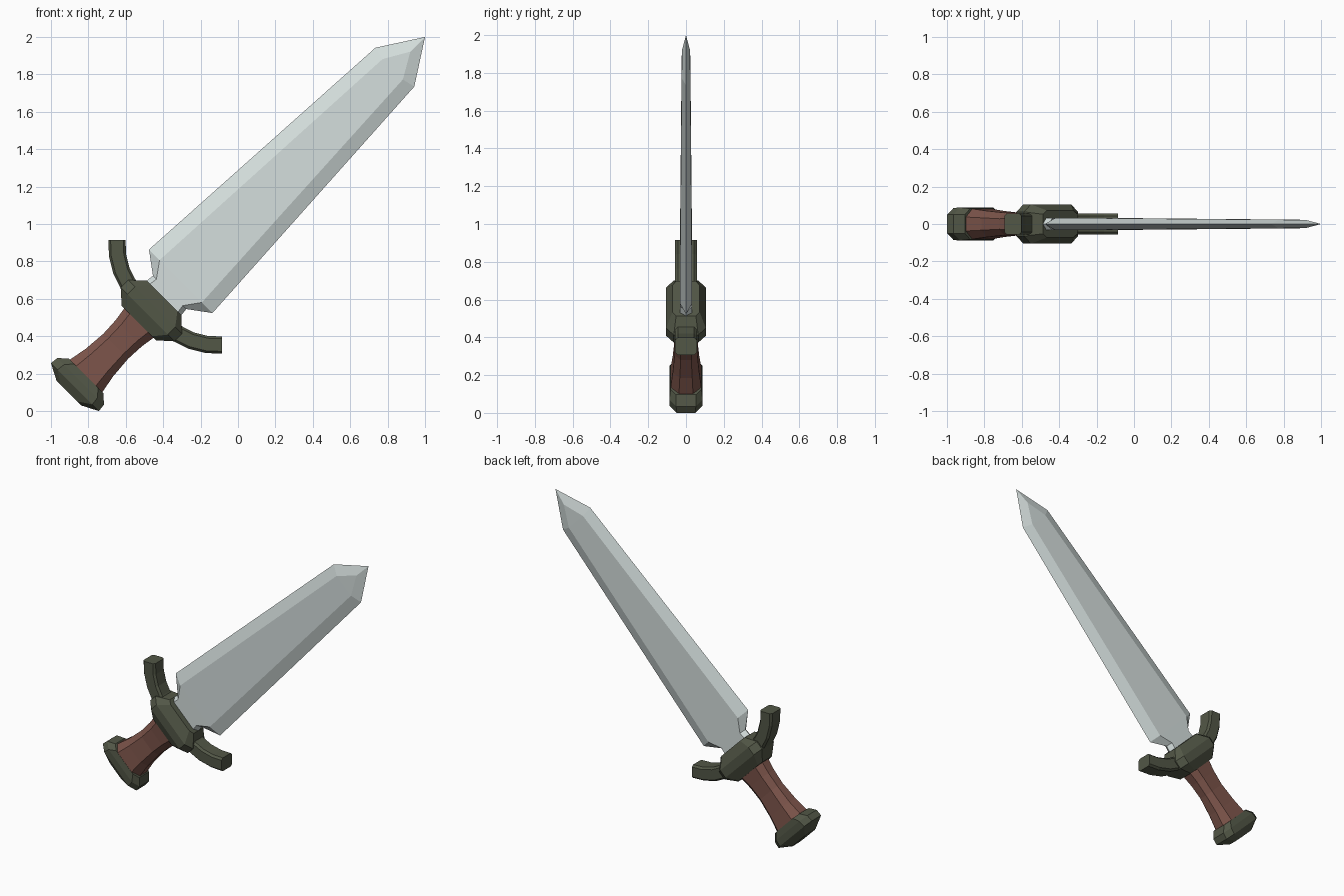
import bpy, bmesh, math
from mathutils import Vector

if "Cube" in bpy.data.objects:
    bpy.data.objects.remove(bpy.data.objects["Cube"])

R2 = math.sqrt(2)


def world(u, v, y):
    # u runs along the sword (leaning 45 degrees), v across it, y is depth
    return Vector(((u + v) / R2 - 1, y, (u - v) / R2))


def material(name, rgb):
    m = bpy.data.materials.new(name)
    m.diffuse_color = (*rgb, 1)
    m.use_nodes = True
    m.node_tree.nodes["Principled BSDF"].inputs["Base Color"].default_value = m.diffuse_color
    return m


def loft(name, rings, mat, cap_end=True):
    bm = bmesh.new()
    vs = [[bm.verts.new(world(*p)) for p in ring] for ring in rings]
    n = len(vs[0])
    for a, b in zip(vs, vs[1:]):
        for i in range(n):
            j = (i + 1) % n
            bm.faces.new((a[i], a[j], b[j], b[i]))
    bm.faces.new(vs[0])
    if cap_end:
        bm.faces.new(vs[-1])
    bmesh.ops.remove_doubles(bm, verts=bm.verts, dist=1e-5)
    bmesh.ops.recalc_face_normals(bm, faces=bm.faces)
    me = bpy.data.meshes.new(name)
    bm.to_mesh(me)
    bm.free()
    me.materials.append(mat)
    ob = bpy.data.objects.new(name, me)
    bpy.context.collection.objects.link(ob)
    return ob


def octagon(a, b, ca, cb):
    # rectangle of half sizes a, b with corners cut by ca, cb
    return [(a, b - cb), (a - ca, b), (ca - a, b), (-a, b - cb),
            (-a, cb - b), (ca - a, -b), (a - ca, -b), (a, cb - b)]


def stack(name, profile, mat):
    # profile rows: u, half width, half depth, corner cuts
    loft(name, [[(u, v, y) for v, y in octagon(V, Y, ca, cb)]
                for u, V, Y, ca, cb in profile], mat)


steel = material("steel", (0.66, 0.73, 0.72))
bronze = material("dark_bronze", (0.085, 0.095, 0.062))
leather = material("leather", (0.20, 0.088, 0.068))

# Blade: outer edge (u, v), flat face edge (u, v), half thickness
stations = [(0.80, 0.130, 0.80, 0.100, 0.033),
            (0.860, 0.130, 0.860, 0.105, 0.033),
            (0.897, 0.126, 0.897, 0.100, 0.033),
            (0.981, 0.240, 0.981, 0.160, 0.033),
            (2.600, 0.147, 2.584, 0.077, 0.023),
            (2.8284, 0.0, 2.717, 0.0, 0.021)]
loft("blade", [[(uo, vo, 0), (ui, vi, -t), (ui, -vi, -t),
                (uo, -vo, 0), (ui, -vi, t), (ui, vi, t)]
               for uo, vo, ui, vi, t in stations], steel, cap_end=False)

# Guard block
stack("guard_block", [(0.665, 0.130, 0.072, 0.03, 0.02),
                      (0.730, 0.203, 0.105, 0.05, 0.04),
                      (0.787, 0.203, 0.105, 0.05, 0.04),
                      (0.856, 0.130, 0.072, 0.03, 0.02)], bronze)

# Curved guard arms
path = [Vector(p) for p in ((0.757, 0.10), (0.773, 0.193), (0.796, 0.263),
                            (0.841, 0.338), (0.896, 0.397))]
for side, name in ((-1, "guard_arm_upper"), (1, "guard_arm_lower")):
    rings = []
    for i, p in enumerate(path):
        t = (path[min(i + 1, 4)] - path[max(i - 1, 0)]).normalized()
        if i == 4:
            t = Vector((1, 1)).normalized()
        nrm = Vector((-t.y, t.x))
        rings.append([(p.x + nrm.x * a, side * (p.y + nrm.y * a), b)
                      for a, b in octagon(0.046, 0.057, 0.012, 0.014)])
    loft(name, rings, bronze)

# Grip
stack("grip", [(0.245, 0.127, 0.083, 0.05, 0.045),
               (0.365, 0.104, 0.070, 0.04, 0.037),
               (0.490, 0.094, 0.060, 0.036, 0.032),
               (0.590, 0.099, 0.063, 0.038, 0.033),
               (0.690, 0.115, 0.070, 0.042, 0.036)], leather)

# Pommel
stack("pommel", [(0.135, 0.092, 0.052, 0.03, 0.02),
                 (0.181, 0.181, 0.086, 0.05, 0.036),
                 (0.225, 0.176, 0.088, 0.05, 0.036),
                 (0.266, 0.130, 0.082, 0.04, 0.03)], bronze)
